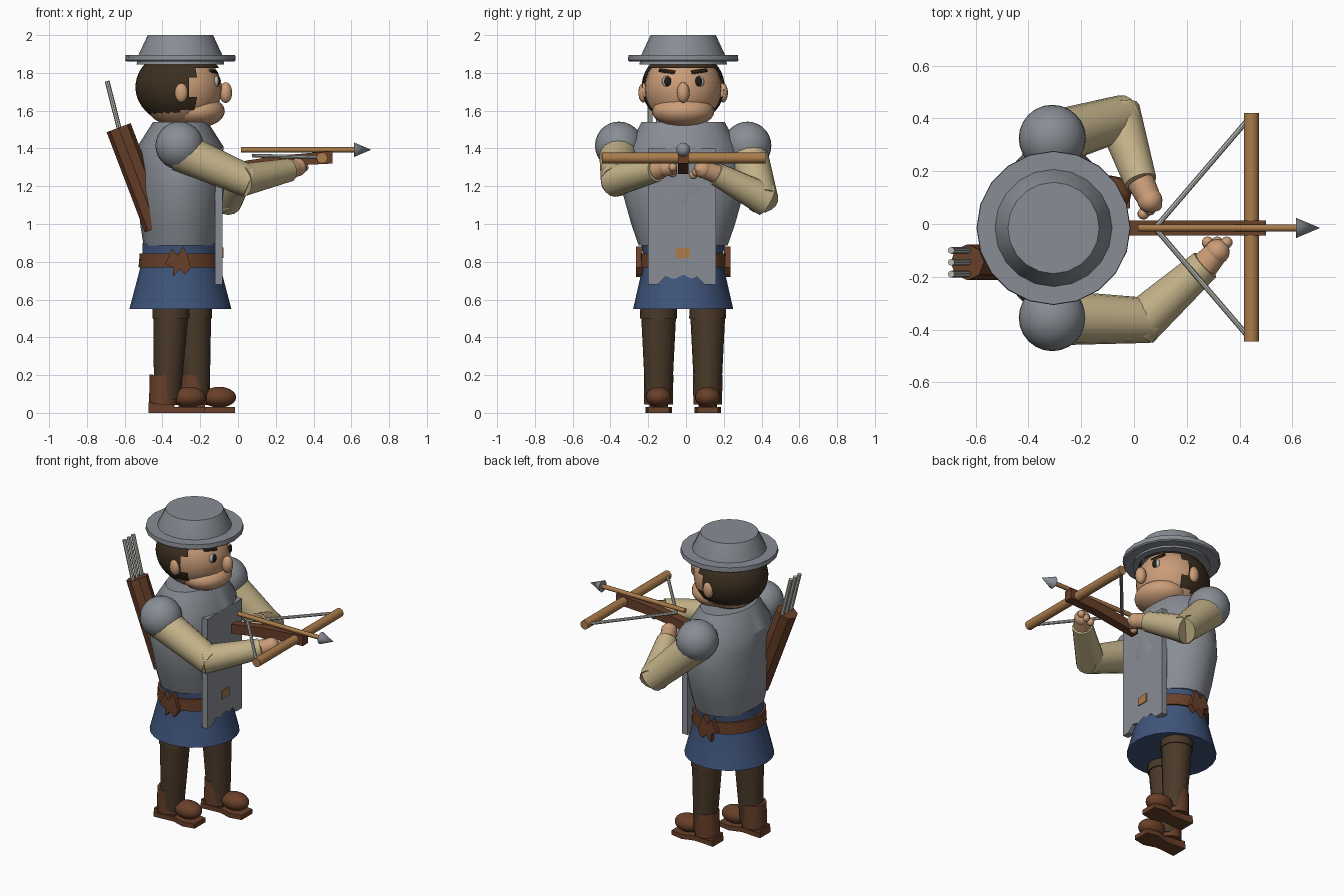
import bpy, bmesh, math
from mathutils import Vector, Matrix

if "Cube" in bpy.data.objects:
    bpy.data.objects.remove(bpy.data.objects["Cube"])

CX, CY = -0.305, -0.015      # body axis


def material(name, r, g, b):
    m = bpy.data.materials.new(name)
    m.use_nodes = True
    m.diffuse_color = (r, g, b, 1)
    m.node_tree.nodes["Principled BSDF"].inputs["Base Color"].default_value = (r, g, b, 1)
    return m


steel = material("steel", .25, .27, .3)
blue = material("blue cloth", .05, .09, .2)
wood = material("light wood", .4, .2, .07)
leather = material("brown leather", .14, .05, .022)
trouser = material("dark trousers", .07, .042, .022)
hair = material("dark hair", .045, .028, .014)
skin = material("skin", .6, .34, .19)
linen = material("tan linen", .55, .45, .25)
pale = material("pale grey", .48, .48, .44)
black = material("eye black", .015, .012, .01)


def finish(bm, name, mat, angle=40):
    bmesh.ops.recalc_face_normals(bm, faces=bm.faces)
    me = bpy.data.meshes.new(name)
    bm.to_mesh(me)
    bm.free()
    me.materials.append(mat)
    ob = bpy.data.objects.new(name, me)
    bpy.context.collection.objects.link(ob)
    bpy.ops.object.select_all(action='DESELECT')
    ob.select_set(True)
    bpy.context.view_layer.objects.active = ob
    bpy.ops.object.shade_smooth_by_angle(angle=math.radians(angle))
    return ob


def ball(name, mat, loc, size, u=24, v=14, keep=None):
    bm = bmesh.new()
    mtx = Matrix.LocRotScale(Vector(loc), None, Vector(size))
    bmesh.ops.create_uvsphere(bm, u_segments=u, v_segments=v, radius=1, matrix=mtx)
    if keep:
        drop = [f for f in bm.faces if not keep(f.calc_center_median())]
        bmesh.ops.delete(bm, geom=drop, context='FACES')
    return finish(bm, name, mat, 60)


def rod(name, mat, a, b, r1, r2=None, n=12):
    a, b = Vector(a), Vector(b)
    d = b - a
    mtx = Matrix.Translation((a + b) / 2) @ d.to_track_quat('Z', 'Y').to_matrix().to_4x4()
    bm = bmesh.new()
    bmesh.ops.create_cone(bm, cap_ends=True, segments=n, radius1=r1,
                          radius2=r1 if r2 is None else r2, depth=d.length, matrix=mtx)
    return finish(bm, name, mat)


def loft(name, mat, rings, n=20, angle=35):
    """Stack of elliptical rings (z, rx, ry) round the body axis."""
    bm = bmesh.new()
    loops = []
    for z, rx, ry in rings:
        loops.append([bm.verts.new((CX + rx * math.cos(t), CY + ry * math.sin(t), z))
                      for t in (math.tau * i / n for i in range(n))])
    for lo, hi in zip(loops, loops[1:]):
        for i in range(n):
            j = (i + 1) % n
            bm.faces.new((lo[i], lo[j], hi[j], hi[i]))
    bm.faces.new(loops[0][::-1])
    bm.faces.new(loops[-1])
    return finish(bm, name, mat, angle)


def slab(name, mat, points, push):
    """Flat outline pushed out into a solid."""
    bm = bmesh.new()
    face = bm.faces.new([bm.verts.new(p) for p in points])
    out = bmesh.ops.extrude_face_region(bm, geom=[face])["geom"]
    moved = [g for g in out if isinstance(g, bmesh.types.BMVert)]
    bmesh.ops.translate(bm, vec=push, verts=moved)
    return finish(bm, name, mat, 30)


# Torso, skirt and belt
loft("torso_armour", steel, [(.885, .195, .235), (1.0, .213, .275), (1.18, .23, .325),
                             (1.3, .222, .32), (1.41, .228, .29), (1.54, .145, .22)], 24)
loft("skirt", blue, [(.55, .27, .265), (.77, .212, .215), (.84, .2, .21), (.9, .2, .225)], 24)
loft("belt", leather, [(.77, .222, .228), (.845, .215, .228)], 24)

# Front plate with notched hem and emblem
hem = [(-.2, 1.4), (-.2, .68), (-.15, .68), (-.11, .72), (-.02, .7),
       (.06, .72), (.1, .68), (.16, .68), (.16, 1.4)]
slab("front_plate", steel, [(-.123, y, z) for y, z in hem], (.04, 0, 0))
badge = [(-.055, .82), (.02, .82), (.02, .875), (-.04, .87), (-.055, .875)]
slab("plate_badge", wood, [(-.083, y, z) for y, z in badge], (.006, 0, 0))

# Belt knots on both flanks
knot = [(-.35, .87), (-.32, .83), (-.29, .88), (-.27, .84), (-.25, .77), (-.28, .73),
        (-.31, .76), (-.345, .72), (-.345, .77), (-.385, .79)]
for side, label in ((-1, "right"), (1, "left")):
    slab(label + "_belt_knot", leather, [(x, CY + side * .215, z) for x, z in knot],
         (0, side * .035, 0))

# Head
ball("head", skin, (CX, CY, 1.715), (.22, .205, .205))
ball("jaw", skin, (-.22, CY, 1.597), (.15, .165, .087))
ball("nose", skin, (-.065, CY, 1.695), (.034, .034, .055), 16, 10)
ball("hair", hair, (CX, CY, 1.725), (.238, .22, .2), 32, 24,
     keep=lambda c: (c.x < CX + .065 and c.z > 1.59 + .3 * max(0, c.x - CX)) or c.z > 1.815)
for side, label in ((-1, "right"), (1, "left")):
    y = CY + side * .082
    ball(label + "_ear", skin, (-.3, CY + side * .212, 1.695), (.035, .025, .052), 14, 10)
    ball(label + "_eye_white", pale, (-.115, y + side * .005, 1.755), (.014, .025, .029), 14, 10)
    ball(label + "_pupil", black, (-.107, y, 1.755), (.012, .02, .026), 14, 10)
    rod(label + "_eyebrow", hair, (-.118, y - side * .04, 1.8),
        (-.145, y + side * .045, 1.815), .012, .009, 8)

# Hat
loft("hat_brim", steel, [(1.86, .285, .285), (1.867, .292, .292), (1.895, .29, .29)], 20, 25)
loft("hat_crown", steel, [(1.845, .232, .232), (1.895, .222, .222), (2.0, .173, .173)], 20, 25)

# Arms: shoulder, elbow, wrist, hand
arms = {"right": [(-.31, -.355, 1.385), (.035, -.365, 1.235), (.27, -.155, 1.285), (.315, -.105, 1.3)],
        "left": [(-.31, .325, 1.385), (-.055, .4, 1.14), (.025, .16, 1.265), (.06, .09, 1.29)]}
for label, (sh, el, wr, ha) in arms.items():
    ball(label + "_shoulder_guard", steel, (sh[0], sh[1], 1.415), (.127, .127, .127))
    s, e, w, h = map(Vector, (sh, el, wr, ha))
    rod(label + "_upper_sleeve", linen, s, e + (e - s).normalized() * .03, .105, .085, 16)
    rod(label + "_lower_sleeve", linen, e + (e - w).normalized() * .03, w, .088, .062, 16)
    rod(label + "_wrist", skin, w, h, .053, .045, 12)
    ball(label + "_hand", skin, h, (.048, .048, .048), 16, 10)
    across = Vector((.045, 0, 0)) if label == "right" else Vector((.03, .02, 0))
    inward = Vector((0, -math.copysign(.035, h.y), 0))
    for i in range(3):
        ball(f"{label}_finger_{i}", skin, h + inward + across * (i - 1) * .8 + Vector((0, 0, -.03 + .015 * i)),
             (.023, .023, .023), 10, 8)

# Legs and boots
for label, y, top, bot, heel in (("right", -.145, -.355, -.375, -.475), ("left", .115, -.235, -.22, -.315)):
    rod(label + "_thigh", trouser, (top, y, .5), (top, y, .62), .098, .096, 16)
    rod(label + "_leg", trouser, (bot, y, .07), (top, y, .53), .07, .093, 16)
    rod(label + "_boot_shaft", leather, (heel + .08, y, .045), (heel + .085, y, .2), .076, .078, 12)
    ball(label + "_toe", leather, (heel + .215, y, .083), (.09, .068, .055), 20, 12)
    sole = [(0, -.055), (.14, -.045), (.22, -.07), (.3, -.055),
            (.3, .055), (.22, .07), (.14, .045), (0, .055)]
    slab(label + "_sole", leather, [(heel + dx, y + dy, 0) for dx, dy in sole], (0, 0, .03))
    slab(label + "_boot_heel", leather, [(heel + dx, y + dy * .9, .03) for dx, dy in
                                         (sole[0], sole[1], sole[-2], sole[-1])], (0, 0, .025))

# Crossbow
stock = [(-.02, 1.265), (-.02, 1.325), (.2, 1.36), (.5, 1.387), (.5, 1.32), (.3, 1.31)]
slab("crossbow_stock", leather, [(x, CY - .028, z) for x, z in stock], (0, .056, 0))
rod("bow_limb", wood, (.445, -.445, 1.35), (.445, .42, 1.35), .029, n=14)
for side, label in ((-1, "right"), (1, "left")):
    rod(label + "_bow_string", pale, (.08, CY, 1.362), (.44, CY + side * .42, 1.352), .01, n=8)
rod("bolt_shaft", wood, (.015, CY, 1.393), (.63, CY, 1.393), .014, n=10)
rod("bolt_head", steel, (.615, CY, 1.393), (.705, CY, 1.393), .038, 0, 12)

# Quiver on the back with three bolts
rod("quiver", leather, (-.43, -.145, .98), (-.632, -.145, 1.51), .068, n=8)
for i in range(3):
    y = -.145 + .045 * (i - 1)
    rod(f"spare_bolt_{i}", pale, (-.615, y, 1.45), (-.693, y, 1.757), .013, n=8)
